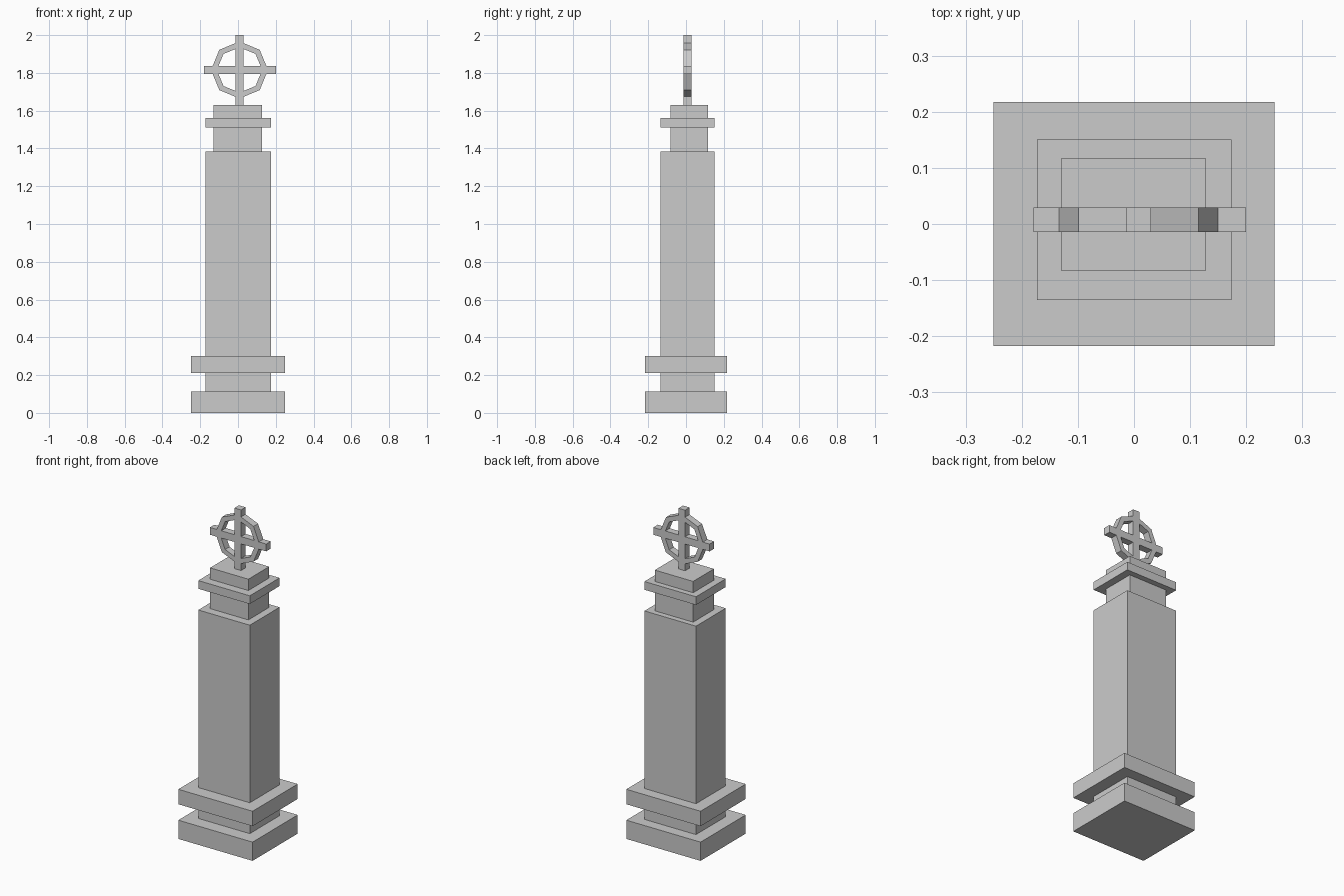
import bpy, bmesh, math

if "Cube" in bpy.data.objects:
    bpy.data.objects.remove(bpy.data.objects["Cube"])


def make_object(name, bm):
    bmesh.ops.recalc_face_normals(bm, faces=bm.faces)
    mesh = bpy.data.meshes.new(name)
    bm.to_mesh(mesh)
    bm.free()
    obj = bpy.data.objects.new(name, mesh)
    bpy.context.collection.objects.link(obj)
    return obj


def box(name, xs, ys, zs):
    bm = bmesh.new()
    bmesh.ops.create_cube(bm, size=1)
    for v in bm.verts:
        v.co = [lo + (c + 0.5) * (hi - lo) for c, (lo, hi) in zip(v.co, (xs, ys, zs))]
    return make_object(name, bm)


# Footprints shared by the stacked blocks
PLINTH = ((-0.25, 0.25), (-0.217, 0.217))
SHAFT = ((-0.173, 0.174), (-0.135, 0.151))
NECK = ((-0.13, 0.128), (-0.083, 0.117))

# Stacked pillar blocks
for name, foot, z0, z1 in (
    ("lower_plinth", PLINTH, 0, 0.114),
    ("plinth_neck", SHAFT, 0.114, 0.211),
    ("upper_plinth", PLINTH, 0.211, 0.302),
    ("shaft", SHAFT, 0.302, 1.383),
    ("capital_neck", NECK, 1.383, 1.512),
    ("capital_slab", SHAFT, 1.512, 1.562),
    ("capital_top", NECK, 1.562, 1.631),
):
    box(name, *foot, (z0, z1))

# Finial cross: upright and two side arms
CX, CZ, HALF = 0.008, 1.8155, 0.0222
DEPTH = (-0.014, 0.029)
box("cross_upright", (CX - HALF, CX + HALF), DEPTH, (1.631, 2.0))
ARM_Z = (CZ - HALF, CZ + HALF)
box("cross_arm_left", (-0.179, CX - HALF), DEPTH, ARM_Z)
box("cross_arm_right", (CX + HALF, 0.2), DEPTH, ARM_Z)


# Octagonal ring, one bent segment per quadrant between the arms
def quarter_profile(radius):
    end = radius - HALF * math.tan(math.pi / 8)
    d = radius * math.sqrt(0.5)
    return [(HALF, end), (d, d), (end, HALF)]


outer, inner = quarter_profile(0.151), quarter_profile(0.12)
bm = bmesh.new()
for sx in (-1, 1):
    for sz in (-1, 1):
        rows = [[bm.verts.new((CX + sx * x, y, CZ + sz * z)) for x, z in prof]
                for prof, y in ((outer, DEPTH[0]), (outer, DEPTH[1]),
                                (inner, DEPTH[1]), (inner, DEPTH[0]))]
        for k in range(4):
            a, b = rows[k], rows[(k + 1) % 4]
            for i in range(2):
                bm.faces.new((a[i], a[i + 1], b[i + 1], b[i]))
        for i in (0, 2):
            bm.faces.new([r[i] for r in rows])
make_object("cross_ring", bm)
